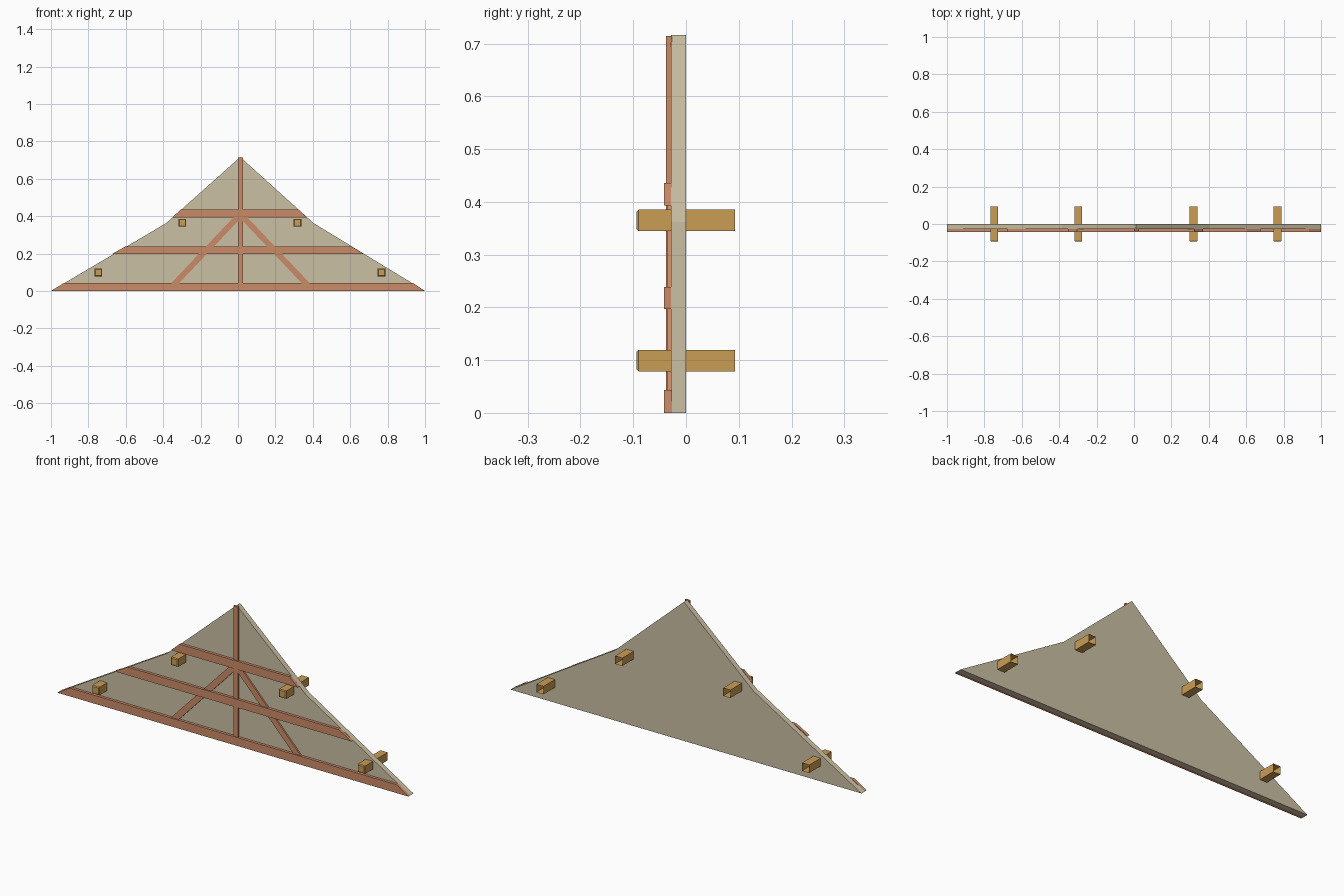
import bpy, bmesh

if "Cube" in bpy.data.objects:
    bpy.data.objects.remove(bpy.data.objects["Cube"])


def material(name, rgb):
    m = bpy.data.materials.new(name)
    m.diffuse_color = (*rgb, 1)
    m.use_nodes = True
    m.node_tree.nodes["Principled BSDF"].inputs["Base Color"].default_value = m.diffuse_color
    return m


PLASTER = material("plaster", (0.60, 0.53, 0.37))
TIMBER = material("red_timber", (0.60, 0.26, 0.14))
OAK = material("ochre_timber", (0.60, 0.34, 0.09))


def finish(bm, name, mat):
    bmesh.ops.recalc_face_normals(bm, faces=bm.faces)
    me = bpy.data.meshes.new(name)
    bm.to_mesh(me)
    bm.free()
    me.materials.append(mat)
    ob = bpy.data.objects.new(name, me)
    bpy.context.collection.objects.link(ob)
    return ob


def slab(name, outline, y0, y1, mat):
    """Extrude an x-z outline from y0 to y1."""
    bm = bmesh.new()
    face = bm.faces.new([bm.verts.new((x, y0, z)) for x, z in outline])
    ext = bmesh.ops.extrude_face_region(bm, geom=[face])
    for g in ext["geom"]:
        if isinstance(g, bmesh.types.BMVert):
            g.co.y = y1
    return finish(bm, name, mat)


# Gable wall with a kinked roof line
slab("gable_wall", [(-1, 0), (1, 0), (0.405, 0.362), (0.012, 0.716), (-0.385, 0.362)],
     -0.028, 0.0, PLASTER)

# Horizontal beams, mitred to the roof slope: (name, z0, z1, bottom ends, top ends)
for name, z0, z1, bl, br, tl, tr in [
        ("bottom_beam", 0.0, 0.043, -1.0, 1.0, -0.93, 0.935),
        ("middle_beam", 0.197, 0.239, -0.675, 0.675, -0.60, 0.605),
        ("upper_beam", 0.393, 0.436, -0.352, 0.37, -0.305, 0.323)]:
    slab(name, [(bl, z0), (br, z0), (tr, z1), (tl, z1)], -0.042, -0.027, TIMBER)

# King post
slab("king_post", [(0.0, 0.0), (0.026, 0.0), (0.026, 0.714), (0.0, 0.714)],
     -0.038, -0.027, TIMBER)

# Diagonal braces, mirrored about the post
for side, s in (("left", -1), ("right", 1)):
    slab(side + "_brace",
         [(0.013 + s * d, z) for d, z in
          [(0.334, 0.035), (0.377, 0.035), (0.031, 0.40), (0.0, 0.40), (0.0, 0.387)]],
         -0.036, -0.027, TIMBER)

# Purlins through the wall: chamfered front end, open back end
for name, dx, z in (("lower_purlin", 0.757, 0.099), ("upper_purlin", 0.308, 0.365)):
    for side, s in (("left", -1), ("right", 1)):
        bm = bmesh.new()
        rings = []
        for y, h in ((0.093, 0.0205), (-0.090, 0.0205), (-0.094, 0.0165)):
            rings.append([bm.verts.new((0.0105 + s * dx + a * h, y, z + b * h))
                          for a, b in ((-1, -1), (1, -1), (1, 1), (-1, 1))])
        for r0, r1 in zip(rings, rings[1:]):
            for i in range(4):
                j = (i + 1) % 4
                bm.faces.new((r0[i], r0[j], r1[j], r1[i]))
        bm.faces.new(rings[-1])
        finish(bm, side + "_" + name, OAK)
